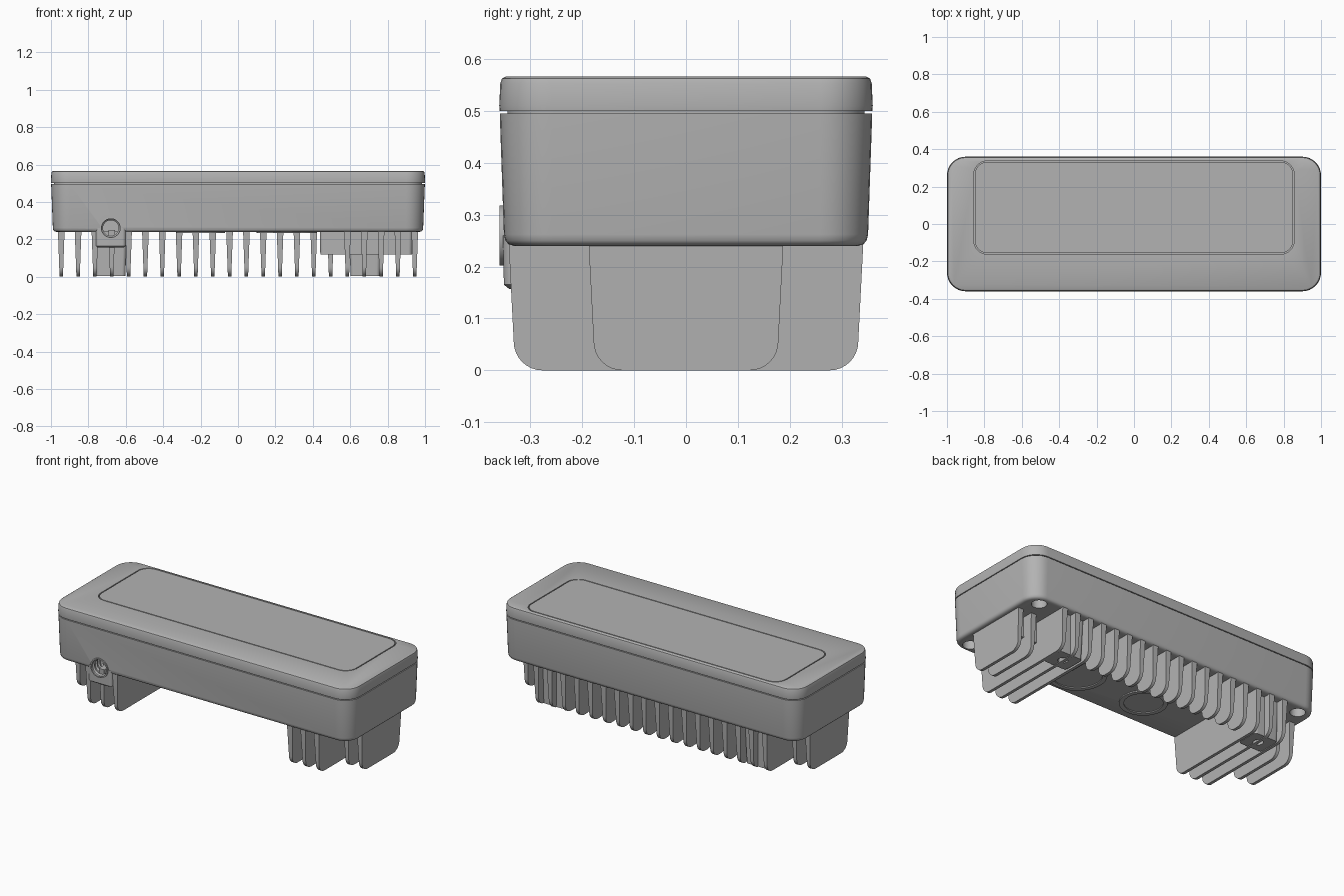
import bpy, bmesh, math
from mathutils import Matrix, Vector

cube = bpy.data.objects.get("Cube")
if cube:
    bpy.data.objects.remove(cube, do_unlink=True)

grey = bpy.data.materials.new("cast grey")
grey.use_nodes = True
grey.diffuse_color = (0.45, 0.45, 0.45, 1)
grey.node_tree.nodes["Principled BSDF"].inputs["Base Color"].default_value = grey.diffuse_color


def finish(name, bm):
    """Turn a bmesh into a shaded object."""
    bmesh.ops.recalc_face_normals(bm, faces=bm.faces)
    mesh = bpy.data.meshes.new(name)
    bm.to_mesh(mesh)
    bm.free()
    mesh.materials.append(grey)
    obj = bpy.data.objects.new(name, mesh)
    bpy.context.collection.objects.link(obj)
    return obj


def smooth(obj):
    bpy.ops.object.select_all(action='DESELECT')
    obj.select_set(True)
    bpy.context.view_layer.objects.active = obj
    bpy.ops.object.shade_smooth_by_angle(angle=math.radians(35))


def outline(hx, hy, r, steps=8):
    """Rounded rectangle as a list of (x, y)."""
    points = []
    for k, (sx, sy) in enumerate([(1, 1), (-1, 1), (-1, -1), (1, -1)]):
        for i in range(steps + 1):
            a = math.pi / 2 * (k + i / steps)
            points.append((sx * (hx - r) + r * math.cos(a), sy * (hy - r) + r * math.sin(a)))
    return points


def loft(bm, loops):
    """Skin between closed loops and cap both ends."""
    rings = [[bm.verts.new(p) for p in loop] for loop in loops]
    n = len(rings[0])
    for a, b in zip(rings, rings[1:]):
        for i in range(n):
            j = (i + 1) % n
            bm.faces.new((a[i], a[j], b[j], b[i]))
    bm.faces.new(rings[0])
    bm.faces.new(rings[-1])


def slab(name, layers, cx=0, cy=0):
    """Stack of rounded rectangles: (z, half x, half y, radius)."""
    bm = bmesh.new()
    loft(bm, [[(cx + x, cy + y, z) for x, y in outline(hx, hy, r)] for z, hx, hy, r in layers])
    return finish(name, bm)


def rod(name, centre, radius, length, axis='Z'):
    bm = bmesh.new()
    bmesh.ops.create_cone(bm, cap_ends=True, segments=40, radius1=radius, radius2=radius, depth=length)
    if axis == 'Y':
        bm.transform(Matrix.Rotation(math.pi / 2, 4, 'X'))
    bm.transform(Matrix.Translation(Vector(centre)))
    return finish(name, bm)


def cut(target, cutter):
    """Subtract a cutter and throw it away."""
    mod = target.modifiers.new("cut", 'BOOLEAN')
    mod.operation, mod.solver, mod.object = 'DIFFERENCE', 'EXACT', cutter
    bpy.context.view_layer.objects.active = target
    bpy.ops.object.modifier_apply(modifier=mod.name)
    bpy.data.objects.remove(cutter, do_unlink=True)


def fin(name, x, y0, y1, r=0.055, top=0.25):
    """Tapered cooling fin with rounded lower corners, standing on z = 0."""
    profile = [(y0 - 0.01, top)]
    for cy, start in [(y0 + r, math.pi), (y1 - r, 1.5 * math.pi)]:
        for i in range(9):
            a = start + math.pi / 2 * i / 8
            profile.append((cy + r * math.cos(a), r + r * math.sin(a)))
    profile.append((y1 + 0.01, top))
    bm = bmesh.new()
    half = lambda z: 0.009 + 0.009 * z / top
    loft(bm, [[(x + s * half(z), y, z) for y, z in profile] for s in (-1, 1)])
    smooth(finish(name, bm))


# Housing with a slight draft and a soft lower edge
housing = slab("housing", [(0.24, 0.972, 0.332, 0.075), (0.243, 0.982, 0.342, 0.085),
                           (0.25, 0.988, 0.348, 0.09), (0.262, 0.99, 0.351, 0.092),
                           (0.495, 0.999, 0.359, 0.1)])

# Lid with a panel seated in a shallow pocket, and the seal in the seam
lid = slab("lid", [(0.5, 0.999, 0.359, 0.1), (0.51, 1, 0.36, 0.1), (0.553, 0.998, 0.358, 0.098),
                   (0.562, 0.995, 0.355, 0.095), (0.566, 0.988, 0.348, 0.09)])
cut(lid, slab("pocket", [(0.552, 0.857, 0.25, 0.075), (0.6, 0.857, 0.25, 0.075)], 0, 0.088))
smooth(lid)
panel = slab("lid_panel", [(0.55, 0.851, 0.244, 0.069), (0.566, 0.851, 0.244, 0.069)], 0, 0.088)
smooth(panel)
smooth(slab("seam_seal", [(0.49, 0.985, 0.344, 0.09), (0.505, 0.985, 0.344, 0.09)]))

# Cable entry boss on the front
boss_x, boss_z = -0.68, 0.26
boss = slab("cable_boss", [(0.157, 0.07, 0.066, 0.02), (0.165, 0.08, 0.076, 0.02),
                           (boss_z, 0.082, 0.078, 0.02)], boss_x, -0.275)
collar = rod("cable_collar", (boss_x, -0.28, boss_z), 0.058, 0.158, 'Y')
for part in (housing, boss, collar):
    cut(part, rod("bore", (boss_x, -0.3, boss_z), 0.05, 0.24, 'Y'))
smooth(boss)
smooth(collar)

# Thread inside the cable entry
bm = bmesh.new()
for k in range(6):
    y = -0.34 + k * 0.025
    rings = [[bm.verts.new((boss_x + r * math.cos(a), y + d, boss_z + r * math.sin(a)))
              for a in [math.tau * i / 32 for i in range(32)]]
             for r, d in [(0.052, -0.009), (0.042, 0), (0.052, 0.009)]]
    for a, b in zip(rings, rings[1:]):
        for i in range(32):
            j = (i + 1) % 32
            bm.faces.new((a[i], a[j], b[j], b[i]))
smooth(finish("entry_thread", bm))

# Mounting holes in the four corners of the underside
for sx in (-1, 1):
    for sy in (-1, 1):
        cut(housing, rod("corner_hole", (sx * 0.9, sy * 0.285, 0.24), 0.042, 0.2))
smooth(housing)

# Cooling fins: short at the ends, full across the feet, stubs along the back
pitch = 0.09
for i in range(22):
    x = (i - 10.5) * pitch
    if abs(x) > 0.82:
        fin("end_fin", x, -0.178, 0.178)
    elif abs(x) > 0.55:
        fin("foot_fin", x, -0.332, 0.332)
    else:
        fin("back_fin", x, 0.2, 0.332)

# Screw posts between the foot fins
for side, sx in (("right", -1), ("left", 1)):
    post = slab(side + "_screw_post", [(0.004, 0.078, 0.07, 0.02), (0.25, 0.086, 0.078, 0.02)],
                sx * 0.68, 0.22)
    cut(post, rod("screw_hole", (sx * 0.68, 0.22, 0), 0.028, 0.2))
    smooth(post)

# Cross block behind the left foot
smooth(slab("cross_block", [(0.12, 0.245, 0.06, 0.02), (0.25, 0.248, 0.063, 0.02)], 0.685, 0.06))

# Round bosses on the underside
for name, x, r in (("large_round_boss", 0.26, 0.16), ("small_round_boss", -0.2, 0.13)):
    disc = rod(name, (x, -0.16, 0.24), r, 0.014)
    cut(disc, rod("recess", (x, -0.16, 0.23), r - 0.025, 0.018))
    smooth(disc)
